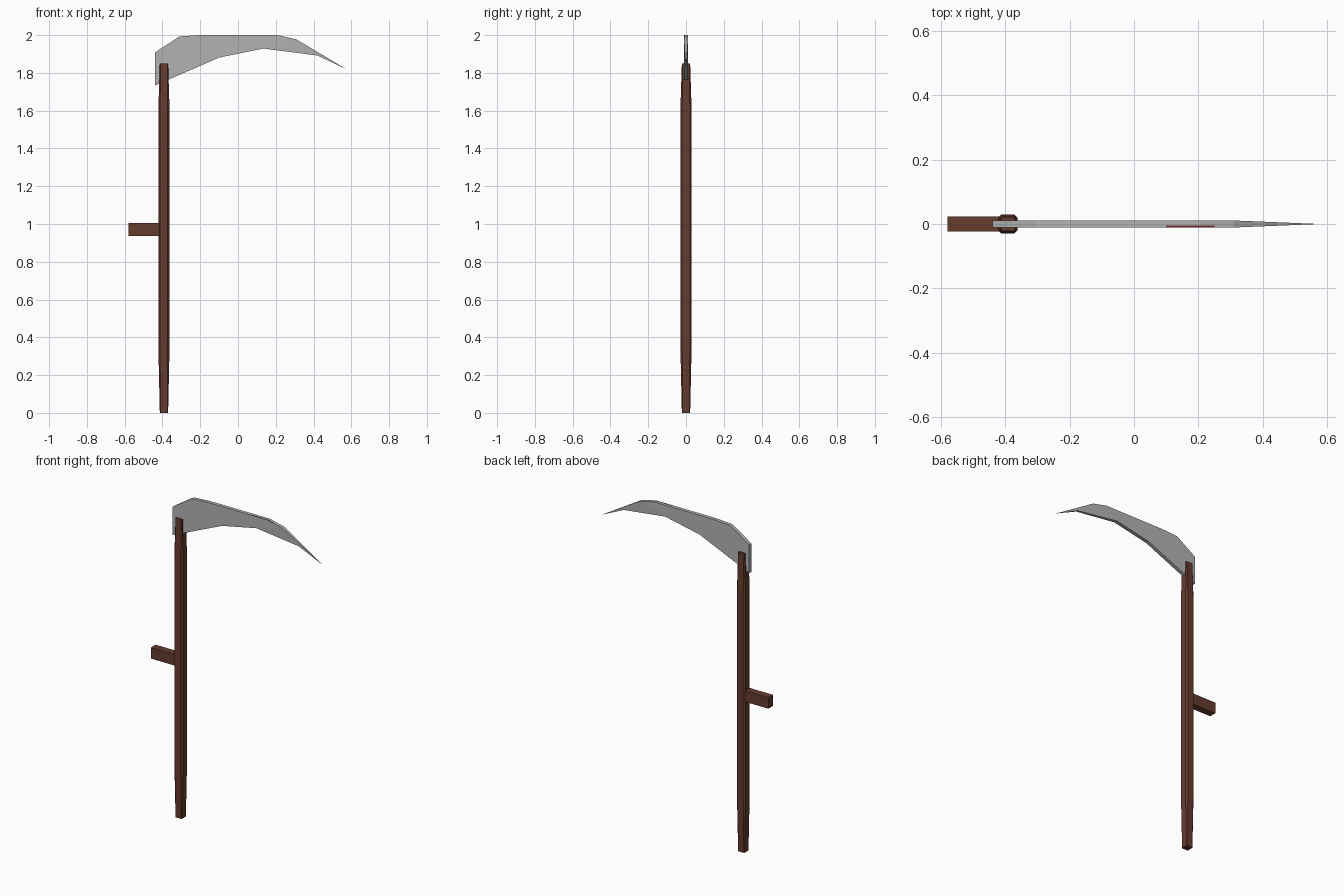
import bpy, bmesh

if "Cube" in bpy.data.objects:
    bpy.data.objects.remove(bpy.data.objects["Cube"])


def material(name, rgb):
    m = bpy.data.materials.new(name)
    m.diffuse_color = (*rgb, 1)
    m.use_nodes = True
    m.node_tree.nodes["Principled BSDF"].inputs["Base Color"].default_value = m.diffuse_color
    return m


WOOD = material("brown wood", (0.13, 0.045, 0.028))
STEEL = material("grey steel", (0.45, 0.45, 0.45))
RED = material("dark red", (0.18, 0.03, 0.025))


def finish(bm, name, mat):
    bmesh.ops.recalc_face_normals(bm, faces=bm.faces)
    mesh = bpy.data.meshes.new(name)
    bm.to_mesh(mesh)
    bm.free()
    mesh.materials.append(mat)
    obj = bpy.data.objects.new(name, mesh)
    bpy.context.collection.objects.link(obj)
    return obj


def slab(name, outline, y0, y1, mat):
    """Extrude an x-z outline from y0 to y1."""
    bm = bmesh.new()
    face = bm.faces.new([bm.verts.new((x, y0, z)) for x, z in outline])
    ext = bmesh.ops.extrude_face_region(bm, geom=[face])
    for v in ext["geom"]:
        if isinstance(v, bmesh.types.BMVert):
            v.co.y = y1
    return bm


# Shaft: chamfered square section, tapering at both ends
SHAFT_X = -0.392
bm = bmesh.new()
rings = []
for z, r, c in [(0, 0.022, 0.003), (0.36, 0.03, 0.01), (1.6, 0.03, 0.01), (1.85, 0.022, 0.003)]:
    k = r - c
    pts = [(r, -k), (r, k), (k, r), (-k, r), (-r, k), (-r, -k), (-k, -r), (k, -r)]
    rings.append([bm.verts.new((SHAFT_X + x, y, z)) for x, y in pts])
for a, b in zip(rings, rings[1:]):
    for i in range(8):
        j = (i + 1) % 8
        bm.faces.new((a[i], a[j], b[j], b[i]))
bm.faces.new(rings[0])
bm.faces.new(rings[-1])
finish(bm, "shaft", WOOD)

# Side grip
grip = [(-0.58, 0.937), (-0.39, 0.937), (-0.39, 1.005), (-0.58, 1.005)]
finish(slab("side_grip", grip, -0.023, 0.023, WOOD), "side_grip", WOOD)

# Curved blade, thinning towards the tip
TIP_X, TAPER_X, HALF = 0.577, 0.31, 0.011
outline = [(-0.44, 1.733), (-0.10, 1.881), (0.135, 1.929), (0.42, 1.892), (TIP_X, 1.818),
           (0.31, 1.977), (0.21, 2.0), (-0.20, 2.0), (-0.31, 1.993), (-0.44, 1.908)]
bm = slab("blade", outline, -HALF, HALF, STEEL)
for v in bm.verts:
    if v.co.x > TAPER_X:
        v.co.y *= max(0.0, (TIP_X - v.co.x) / (TIP_X - TAPER_X))
bmesh.ops.remove_doubles(bm, verts=bm.verts, dist=0.0005)
bmesh.ops.triangulate(bm, faces=[f for f in bm.faces if len(f.verts) > 4])
finish(bm, "blade", STEEL)

# Thin red sliver on the blade's back
sliver = [(0.10, 1.999), (0.21, 1.999), (0.25, 1.99), (0.25, 1.9915), (0.21, 2.0005), (0.10, 2.0005)]
finish(slab("edge_stain", sliver, -0.0105, -0.005, RED), "edge_stain", RED)
